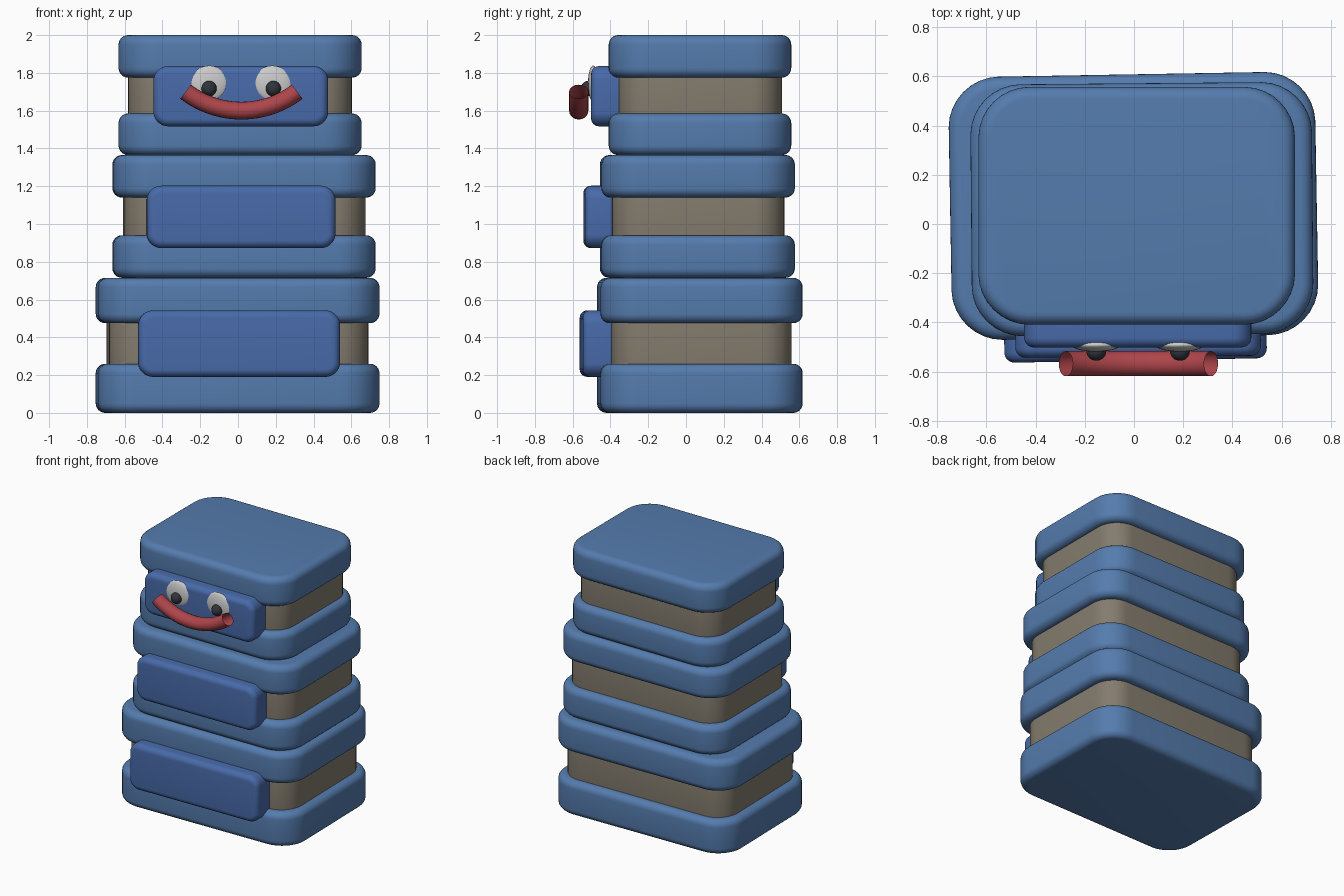
import bpy, bmesh
from math import sin, cos, pi, radians
from mathutils import Matrix, Vector

if "Cube" in bpy.data.objects:
    bpy.data.objects.remove(bpy.data.objects["Cube"])


def material(name, rgb):
    m = bpy.data.materials.new(name)
    m.diffuse_color = (*rgb, 1)
    m.use_nodes = True
    m.node_tree.nodes["Principled BSDF"].inputs["Base Color"].default_value = m.diffuse_color
    return m


BLUE = material("cover_blue", (0.09, 0.20, 0.42))
DEEP = material("panel_blue", (0.065, 0.145, 0.40))
TAN = material("core_tan", (0.23, 0.20, 0.155))
RED = material("mouth_red", (0.42, 0.06, 0.07))
DARK = material("pupil_dark", (0.03, 0.035, 0.045))
WHITE = material("eye_white", (0.6, 0.6, 0.6))


def finish(ob, mat):
    ob.data.materials.append(mat)
    bpy.context.view_layer.objects.active = ob
    ob.select_set(True)
    bpy.ops.object.shade_smooth_by_angle(angle=radians(35))
    ob.select_set(False)


def ring(hx, hy, r, bulge, n=8):
    """Rounded rectangle outline whose sides bow out slightly."""
    pts = []
    for q, (sx, sy) in enumerate(((1, 1), (-1, 1), (-1, -1), (1, -1))):
        for i in range(n + 1):
            a = (q + i / n) * pi / 2
            x = sx * (hx - r) + r * cos(a)
            y = sy * (hy - r) + r * sin(a)
            pts.append((x * (1 - bulge * (y / hy) ** 2), y * (1 - bulge * (x / hx) ** 2)))
    return pts


def cushion(name, lo, hi, radius, edge, mat, turn=0, along_y=False, bulge=0.012):
    """Rounded slab filling the box lo..hi, with rounded rims of size edge."""
    lo, hi = Vector(lo), Vector(hi)
    c, h = (lo + hi) / 2, (hi - lo) / 2
    hx, hy, hz = (h.x, h.z, h.y) if along_y else h
    steps = 6
    prof = [(edge * (1 - sin(t * pi / 2 / steps)), -hz + edge * (1 - cos(t * pi / 2 / steps)))
            for t in range(steps + 1)]
    prof += [(d, -z) for d, z in reversed(prof)]
    bm = bmesh.new()
    rings = [[bm.verts.new((x, y, z)) for x, y in
              ring(hx - d, hy - d, max(radius - d, 0.01), bulge)] for d, z in prof]
    k = len(rings[0])
    for a, b in zip(rings, rings[1:]):
        for i in range(k):
            j = (i + 1) % k
            bm.faces.new((a[i], a[j], b[j], b[i]))
    bm.faces.new(rings[0][::-1])
    bm.faces.new(rings[-1])
    mtx = Matrix.Translation(c)
    if along_y:
        mtx = mtx @ Matrix.Rotation(pi / 2, 4, 'X')
    # turn about the middle of the stack
    bm.transform(Matrix.Rotation(radians(turn), 4, 'Z') @ mtx)
    me = bpy.data.meshes.new(name)
    bm.to_mesh(me)
    bm.free()
    ob = bpy.data.objects.new(name, me)
    bpy.context.collection.objects.link(ob)
    finish(ob, mat)


# Stack tiers: cover x/y range, z of the two covers, core inset, panel box, turn
tiers = [
    ("bottom", (-.75, .748), (-.465, .612), (0, .26, .475, .715), .058,
     (-.54, -.555, .188), (.535, -.34, .545), 1.0),
    ("middle", (-.665, .73), (-.455, .575), (.715, .94, 1.14, 1.365), .055,
     (-.49, -.54, .87), (.515, -.34, 1.205), .5),
    ("top", (-.635, .657), (-.412, .56), (1.365, 1.585, 1.775, 2.0), .05,
     (-.45, -.502, 1.515), (.48, -.3, 1.838), 0),
]
for nm, (x0, x1), (y0, y1), (z0, z1, z2, z3), ins, plo, phi, turn in tiers:
    cushion(nm + "_lower_cover", (x0, y0, z0), (x1, y1, z1), .2, .05, BLUE, turn)
    cushion(nm + "_upper_cover", (x0, y0, z2), (x1, y1, z3), .2, .05, BLUE, turn)
    cushion(nm + "_core", (x0 + ins, y0 + ins, z1 - .04), (x1 - ins, y1 - ins, z2 + .04),
            .16, .02, TAN, turn)
    cushion(nm + "_front_panel", plo, phi, .07, .04, DEEP, turn, along_y=True, bulge=.02)


def ball(name, loc, scale, mat, tilt=0):
    bpy.ops.mesh.primitive_uv_sphere_add(segments=32, ring_count=16, radius=1, location=loc,
                                         rotation=(0, radians(tilt), 0))
    ob = bpy.context.object
    ob.name = name
    ob.scale = scale
    finish(ob, mat)


# Eyes
for side, x, s in (("left", -.155, -1), ("right", .185, 1)):
    ball(side + "_eye", (x, -.492, 1.743), (.1, .027, .095), WHITE, s * 20)
    ball(side + "_pupil", (x + .002, -.518, 1.717), (.04, .038, .041), DARK)

# Smiling mouth: open tube swept along an arc
R, half, n, m, tube = .485, radians(37.5), 24, 20, .051
bm = bmesh.new()
loops = []
for i in range(n + 1):
    a = half * (2 * i / n - 1)
    loops.append([bm.verts.new((.018 + (R + tube * .92 * cos(t)) * sin(a), -.568 + tube * sin(t),
                                1.6 + R - (R + tube * .92 * cos(t)) * cos(a)))
                  for t in (2 * pi * j / m for j in range(m))])
for a, b in zip(loops, loops[1:]):
    for j in range(m):
        bm.faces.new((a[j], a[(j + 1) % m], b[(j + 1) % m], b[j]))
bmesh.ops.recalc_face_normals(bm, faces=bm.faces)
me = bpy.data.meshes.new("mouth")
bm.to_mesh(me)
bm.free()
mouth = bpy.data.objects.new("mouth", me)
bpy.context.collection.objects.link(mouth)
finish(mouth, RED)
